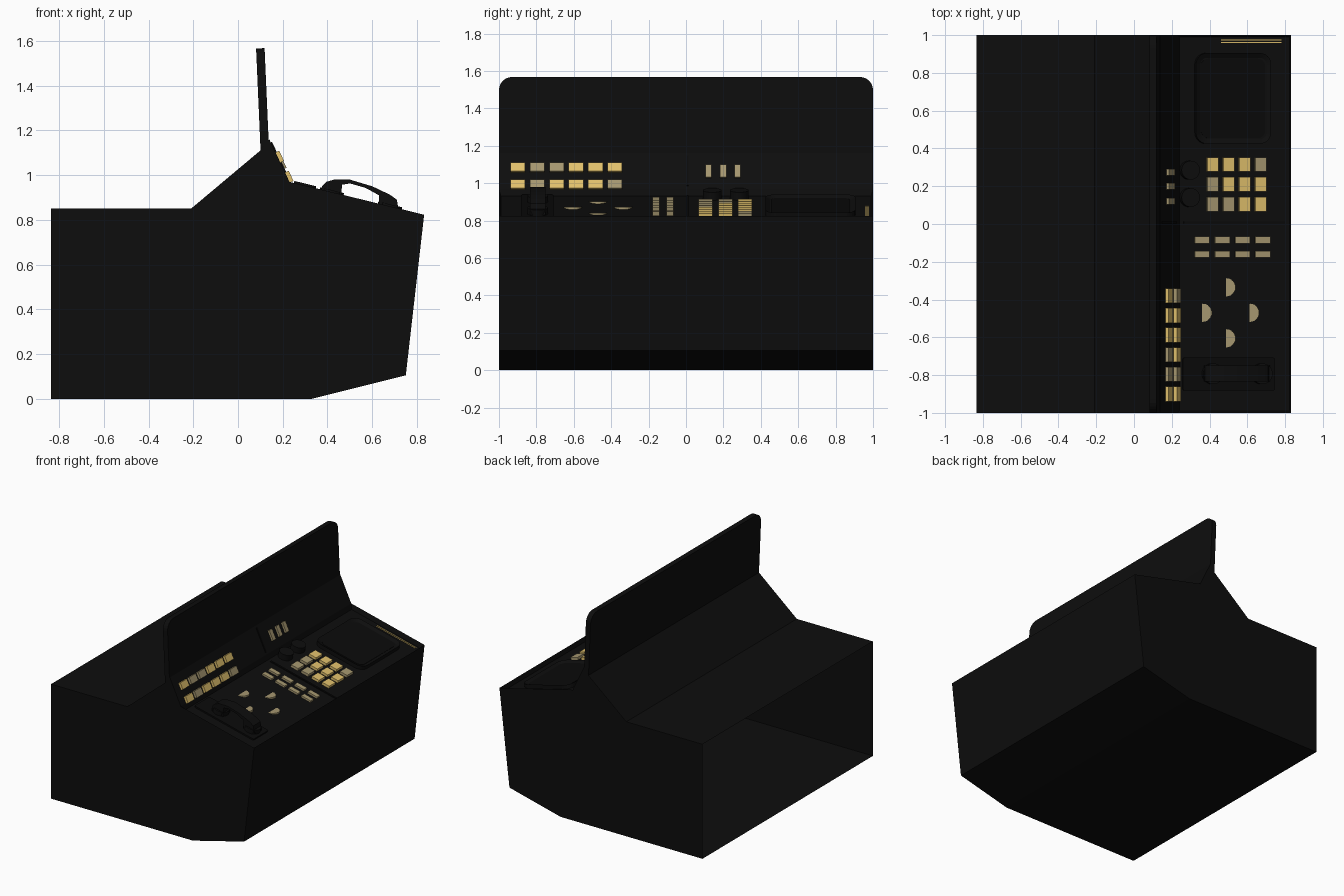
import bpy, bmesh, math
from mathutils import Matrix, Vector

cube = bpy.data.objects.get("Cube")
if cube:
    bpy.data.objects.remove(cube, do_unlink=True)


def material(name, r, g, b):
    m = bpy.data.materials.new(name)
    m.use_nodes = True
    m.diffuse_color = (r, g, b, 1)
    m.node_tree.nodes["Principled BSDF"].inputs["Base Color"].default_value = (r, g, b, 1)
    return m


BLACK = material("matte black", .004, .004, .004)
TRIM = material("dark trim", .003, .003, .003)
GOLD = material("bright gold", .75, .53, .15)
TAN = material("dull gold", .38, .31, .16)


def finish(name, bm, mat, smooth=False):
    bmesh.ops.recalc_face_normals(bm, faces=bm.faces)
    me = bpy.data.meshes.new(name)
    bm.to_mesh(me)
    bm.free()
    me.materials.append(mat)
    ob = bpy.data.objects.new(name, me)
    bpy.context.collection.objects.link(ob)
    if smooth:
        bpy.ops.object.select_all(action='DESELECT')
        ob.select_set(True)
        bpy.context.view_layer.objects.active = ob
        bpy.ops.object.shade_smooth_by_angle()
    return ob


def prism(points, lo, hi, matrix):
    """Polygon in the local xy plane, extruded from lo to hi along local z."""
    bm = bmesh.new()
    face = bm.faces.new([bm.verts.new((x, y, lo)) for x, y in points])
    new = bmesh.ops.extrude_face_region(bm, geom=[face])["geom"]
    verts = [v for v in new if isinstance(v, bmesh.types.BMVert)]
    bmesh.ops.translate(bm, verts=verts, vec=(0, 0, hi - lo))
    bmesh.ops.transform(bm, matrix=matrix, verts=bm.verts)
    bmesh.ops.recalc_face_normals(bm, faces=bm.faces)
    return bm


def rounded(w, h, r, steps=6):
    if r == 0:
        return [(-w/2, -h/2), (w/2, -h/2), (w/2, h/2), (-w/2, h/2)]
    pts = []
    for k, (sx, sy) in enumerate([(1, 1), (-1, 1), (-1, -1), (1, -1)]):
        for i in range(steps + 1):
            a = math.pi / 2 * (k + i / steps)
            pts.append((sx*(w/2 - r) + r*math.cos(a), sy*(h/2 - r) + r*math.sin(a)))
    return pts


def circle(r, n=24):
    return [(r*math.cos(math.tau*i/n), r*math.sin(math.tau*i/n)) for i in range(n)]


def frame(x, y, z, u):
    """Local x runs along u in the xz plane, local y along world y."""
    u = Vector((u[0], 0, u[1])).normalized()
    v = Vector((0, 1, 0))
    m = Matrix((u, v, u.cross(v))).transposed().to_4x4()
    m.translation = (x, y, z)
    return m


def deck(x, y):
    return frame(x, y, .90 - .245*(x - .365), (1, -.245))


def riser(y, z):
    return frame(.14 + (1.16 - z)*.09/.19, y, z, (.09, -.19))


def plate(name, place, w, h, t, mat, r=0):
    return finish(name, prism(rounded(w, h, r), -.004, t, place), mat)


SIDE = Matrix.Rotation(math.pi / 2, 4, 'X')   # profile given in xz

# Housing: side profile, open at -x, with a sunken control deck
profile = [(-.835, 0), (.33, 0), (.75, .105), (.832, .823), (.23, .97),
           (.14, 1.16), (.1, 1.11), (-.21, .85), (-.835, .85)]
bm = prism(profile, -1, 1, SIDE)
bm.faces.ensure_lookup_table()
back = min(bm.faces, key=lambda f: f.calc_center_median().x)
bmesh.ops.delete(bm, geom=[back], context='FACES_ONLY')
top = min(bm.faces, key=lambda f: (f.calc_center_median() - Vector((.53, 0, .896))).length)
bmesh.ops.inset_individual(bm, faces=[top], thickness=.014, depth=0)
bmesh.ops.translate(bm, verts=top.verts, vec=(0, 0, -.036))
finish("housing", bm, BLACK)

# Upright back panel with rounded corners
plate_frame = frame(.111, 0, 1.312, (-.022, .5))
finish("upright_panel", prism(rounded(.51, 2, .07), -.019, .019, plate_frame), BLACK)

# Two rows of buttons on the riser
for z, row in ((1.085, "BddBBB"), (.995, "BdBBBd")):
    for i, c in enumerate(row):
        y = -.9 + i*.104
        plate("riser_button", riser(y, z - .006), .05, .078, .018, GOLD if c == "B" else TAN)
for y in (.12, .2, .275):
    plate("riser_switch", riser(y, 1.06), .075, .034, .015, TAN)

# Keypad, with a mix of lit and dim keys
for j, row in enumerate(("BBBd", "dBBB", "ddBB")):
    for i, c in enumerate(row):
        plate("keypad_key", deck(.413 + i*.085, .315 - j*.105), .06, .075, .02,
              GOLD if c == "B" else TAN)

# Double row of function keys
for y in (-.085, -.16):
    for i in range(4):
        plate("function_key", deck(.358 + i*.107, y), .08, .036, .015, TAN)

# Level round keys, half sunk into the sloping deck
for dx, dy in ((0, 1), (0, -1), (1, 0), (-1, 0)):
    place = deck(.49 + dx*.125, -.47 + dy*.135)
    finish("round_key", prism(circle(.048), -.014, .002, Matrix.Translation(place.translation)), TAN)

# Thin gold lines along the far end of the deck
for y in (.962, .974):
    plate("gold_line", deck(.62, y), .33, .005, .003, GOLD)

# Knobs
for y in (.14, .285):
    finish("knob", prism(circle(.05), -.004, .045, deck(.29, y)), BLACK, True)

# Screen: raised bezel with an inset pane
bm = prism(rounded(.41, .48, .06), -.004, .03, deck(.52, .665))
lid = max((f for f in bm.faces if len(f.verts) > 4), key=lambda f: f.calc_center_median().z)
bmesh.ops.inset_individual(bm, faces=[lid], thickness=.025, depth=0)
bmesh.ops.translate(bm, verts=lid.verts, vec=(0, 0, -.015))
finish("screen_bezel", bm, BLACK)
plate("screen_pane", deck(.52, .665), .35, .42, .018, TRIM, .04)

# Rib dividing the deck and the riser
plate("deck_rib", deck(.53, .008), .55, .012, .008, TRIM)
plate("riser_rib", riser(.008, 1.065), .18, .012, .006, TRIM)

# Handset resting in a tray
plate("handset_tray", deck(.5, -.795), .5, .175, .012, TRIM, .01)
arch = [(.37, .91), (.375, .95), (.395, .97), (.43, .98), (.5, .98), (.6, .95),
        (.68, .912), (.71, .89), (.72, .83), (.63, .85), (.63, .91), (.57, .943),
        (.5, .963), (.465, .957), (.46, .89)]
finish("handset_handle", prism(arch, .75, .835, SIDE), BLACK, True)
for name, x in (("handset_earpiece", .41), ("handset_mouthpiece", .67)):
    finish(name, prism(circle(.055), 0, .045, deck(x, -.793)), BLACK, True)
